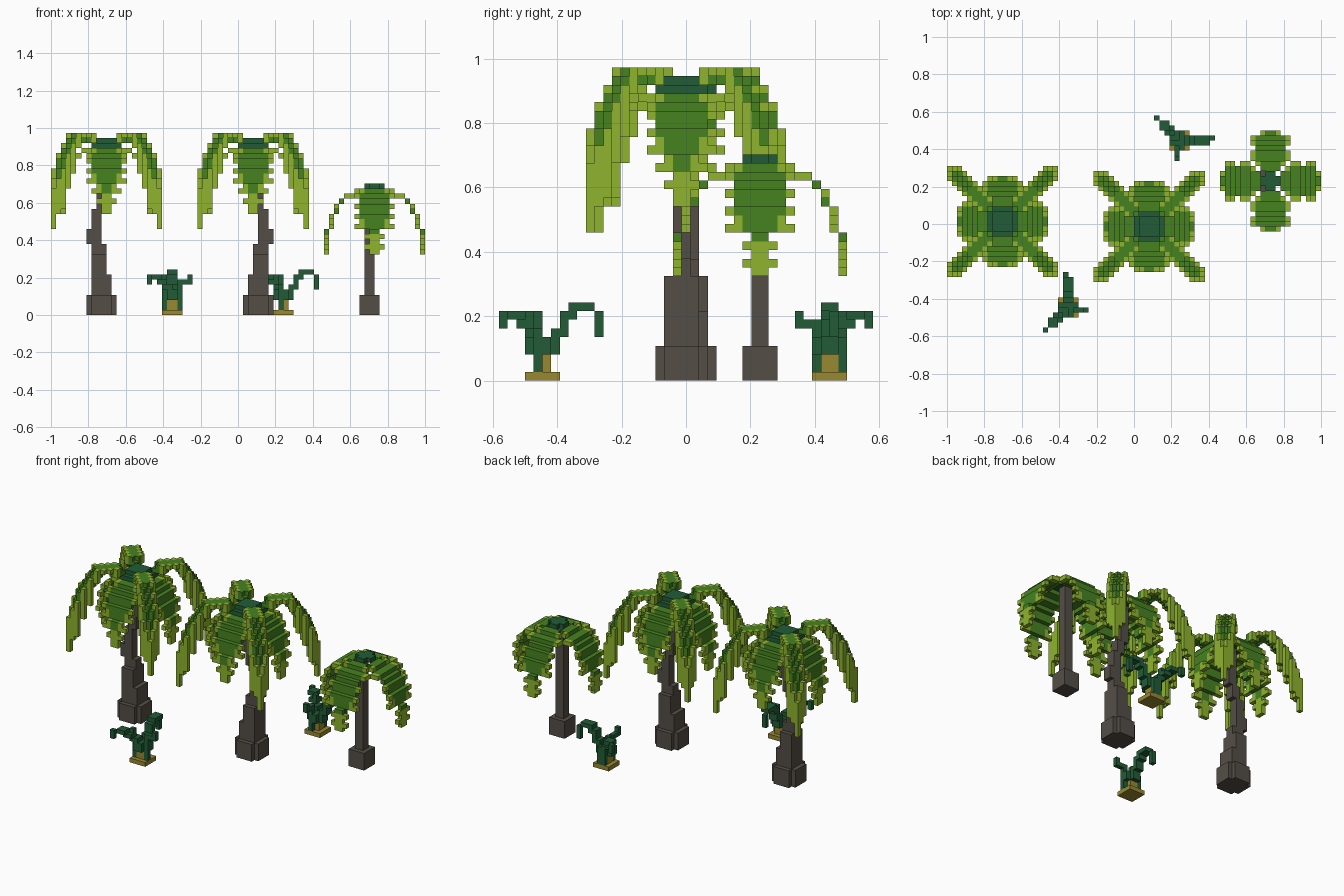
import bpy
import math

cube = bpy.data.objects.get("Cube")
if cube:
    bpy.data.objects.remove(cube, do_unlink=True)

V = 2 / 74  # edge length of one block


def srgb(c):
    c /= 255
    return c / 12.92 if c <= 0.04045 else ((c + 0.055) / 1.055) ** 2.4


def material(name, r, g, b):
    m = bpy.data.materials.new(name)
    m.use_nodes = True
    col = (srgb(r), srgb(g), srgb(b), 1)
    m.diffuse_color = col
    bsdf = m.node_tree.nodes["Principled BSDF"]
    bsdf.inputs["Base Color"].default_value = col
    bsdf.inputs["Roughness"].default_value = 0.9
    return m


MATS = [material("light_leaf", 144, 180, 46), material("mid_leaf", 70, 130, 32),
        material("dark_leaf", 33, 92, 54), material("bark", 84, 78, 70),
        material("dry_soil", 152, 136, 48)]
LIGHT, MID, DARK, BARK, SOIL = range(5)

# Corner offsets of the six block faces, keyed by direction
FACES = {
    (1, 0, 0): ((1, 0, 0), (1, 1, 0), (1, 1, 1), (1, 0, 1)),
    (-1, 0, 0): ((0, 0, 0), (0, 0, 1), (0, 1, 1), (0, 1, 0)),
    (0, 1, 0): ((0, 1, 0), (0, 1, 1), (1, 1, 1), (1, 1, 0)),
    (0, -1, 0): ((0, 0, 0), (1, 0, 0), (1, 0, 1), (0, 0, 1)),
    (0, 0, 1): ((0, 0, 1), (1, 0, 1), (1, 1, 1), (0, 1, 1)),
    (0, 0, -1): ((0, 0, 0), (0, 1, 0), (1, 1, 0), (1, 0, 0)),
}


def build(name, cells, origin):
    """Turn a {block: colour} dictionary into a mesh of its exposed faces."""
    index, verts, faces, cols = {}, [], [], []
    for (x, y, z), col in cells.items():
        for (dx, dy, dz), corners in FACES.items():
            if (x + dx, y + dy, z + dz) in cells:
                continue
            face = []
            for a, b, c in corners:
                key = (x + a, y + b, z + c)
                if key not in index:
                    index[key] = len(verts)
                    verts.append([k * V for k in key])
                face.append(index[key])
            faces.append(face)
            cols.append(col)
    mesh = bpy.data.meshes.new(name)
    mesh.from_pydata(verts, [], faces)
    used = sorted(set(cols))
    for c in used:
        mesh.materials.append(MATS[c])
    for poly, c in zip(mesh.polygons, cols):
        poly.material_index = used.index(c)
    mesh.update()
    obj = bpy.data.objects.new(name, mesh)
    obj.location = (origin[0] * V, origin[1] * V, 0)
    bpy.context.collection.objects.link(obj)


def fill(cells, col, x0, x1, y0, y1, z0, z1):
    for x in range(x0, x1):
        for y in range(y0, y1):
            for z in range(z0, z1):
                cells[x, y, z] = col


def turn(cells, times):
    for _ in range(times % 4):
        cells = {(-y - 1, x, z): c for (x, y, z), c in cells.items()}
    return cells


def straight_frond(path, widths, stripe):
    """Drooping leaf along +x with a saw-tooth edge and a darker midrib."""
    cells = {}
    for (r, z), w, s in zip(path, widths, stripe):
        w, s = int(w), int(s)
        for y in range(-w, w):
            cells[r, y, z] = MID if -s <= y < s else LIGHT
    return cells


def diagonal_frond():
    """Arching leaf along the +x +y diagonal with hanging light edges."""
    span = {2: (34, 35), 3: (34, 36), 4: (35, 36), 5: (35, 36), 6: (33, 36),
            7: (31, 34), 8: (28, 32), 9: (24, 29), 10: (17, 25)}
    cells = {}
    for a in range(2, 11):
        for b in range(2, 11):
            d, off = a + b, abs(a - b)
            if off > 2:
                continue
            p, q = span[d // 2], span[(d + 1) // 2]
            lo, hi = (p[0] + q[0]) // 2, (p[1] + q[1] + 1) // 2
            if off == 2 and d >= 14:
                lo -= 3
            col = MID if off <= 1 and d < 19 else LIGHT
            fill(cells, col, a, a + 1, b, b + 1, lo, hi)
    return cells


# Tall palms: the second one leans the opposite way
BIG_PATH = [(3, 32), (4, 32), (5, 31), (6, 30), (6, 29), (7, 28), (7, 27), (7, 26)] \
    + [(8, z) for z in range(25, 19, -1)]
BIG_TRUNK = [(-3, 1, 2, 4, 8), (-3, 0, 2, 8, 12), (-3, 0, 1, 12, 14), (-4, -1, 1, 14, 17),
             (-3, -1, 1, 17, 21), (-2, 0, 1, 21, 24), (-1, 1, 1, 24, 33)]


def tall_palm(name, origin, mirror):
    trunk, crown, fronds = {}, {}, {}
    fill(trunk, BARK, -4, 2, -2, 2, 0, 4)
    fill(trunk, BARK, -3, 1, -3, 3, 0, 4)
    for x0, x1, h, z0, z1 in BIG_TRUNK:
        fill(trunk, BARK, x0, x1, -h, h, z0, z1)
    if mirror:
        trunk = {(-x - 1, y, z): c for (x, y, z), c in trunk.items()}
    fill(crown, DARK, -3, 3, -3, 3, 33, 34)
    fill(crown, DARK, -2, 2, -2, 2, 34, 35)
    leaf = straight_frond(BIG_PATH, "33443434231211", "22333322110000")
    for k in range(4):
        fronds.update(turn(leaf, k))
        fronds.update(turn(diagonal_frond(), k))
    build(name + "_trunk", trunk, origin)
    build(name + "_crown", crown, origin)
    build(name + "_fronds", fronds, origin)


tall_palm("left_palm", (-26, 0.5), False)
tall_palm("middle_palm", (3, -0.5), True)

# Short palm with four fronds
SMALL_PATH = [(2, 24), (3, 24), (4, 23), (5, 23), (6, 22), (7, 21), (7, 20),
              (8, 19), (8, 18), (8, 17)] + [(9, z) for z in range(16, 11, -1)]
trunk, crown, fronds = {}, {}, {}
fill(trunk, BARK, -3, 1, -2, 2, 0, 4)
fill(trunk, BARK, -2, 0, -1, 1, 4, 25)
fill(crown, DARK, -2, 2, -1, 1, 25, 26)
fill(crown, DARK, -1, 1, -2, 2, 25, 26)
leaf = straight_frond(SMALL_PATH, "234434343412121", "223333332210000")
for k in range(4):
    fronds.update(turn(leaf, k))
build("short_palm_trunk", trunk, (27, 8.5))
build("short_palm_crown", crown, (27, 8.5))
build("short_palm_fronds", fronds, (27, 8.5))


def shrub(name, origin, turns):
    soil, plant = {}, {}
    # Soil patch and woody stem
    fill(soil, SOIL, -2, 2, -2, 2, 0, 1)
    fill(soil, SOIL, -1, 1, -1, 1, 1, 3)
    # Leafy body
    fill(plant, DARK, -2, -1, -1, 1, 1, 3)
    fill(plant, DARK, 1, 2, -1, 0, 1, 3)
    fill(plant, DARK, -2, 2, -1, 1, 3, 5)
    fill(plant, DARK, -1, 1, -2, 2, 3, 5)
    # Long arching arm
    for y0, y1, z0, z1 in [(1, 2, 4, 6), (2, 3, 5, 8), (3, 4, 7, 9), (4, 6, 8, 9), (6, 7, 5, 8)]:
        fill(plant, DARK, -1, 1 if y0 < 6 else 0, y0, y1, z0, z1)
    # Diagonal arm
    fill(plant, DARK, -2, 0, -2, 0, 5, 6)
    for k, z0 in [(2, 5), (3, 6), (4, 7)]:
        fill(plant, DARK, -k, -k + 2, -k, -k + 2, z0, z0 + 1)
        fill(plant, DARK, -k, -k + 1, -k, -k + 1, z0, 8)
    fill(plant, DARK, -5, -4, -5, -4, 6, 8)
    # Short arm
    fill(plant, DARK, 1, 2, -1, 0, 4, 7)
    fill(plant, DARK, 2, 3, -1, 0, 6, 7)
    fill(plant, DARK, 3, 4, -1, 0, 6, 8)
    build(name + "_soil", turn(soil, turns), origin)
    build(name + "_leaves", turn(plant, turns), origin)


shrub("front_shrub", (-13, -16.5), 0)
shrub("back_shrub", (9, 16.5), 3)
